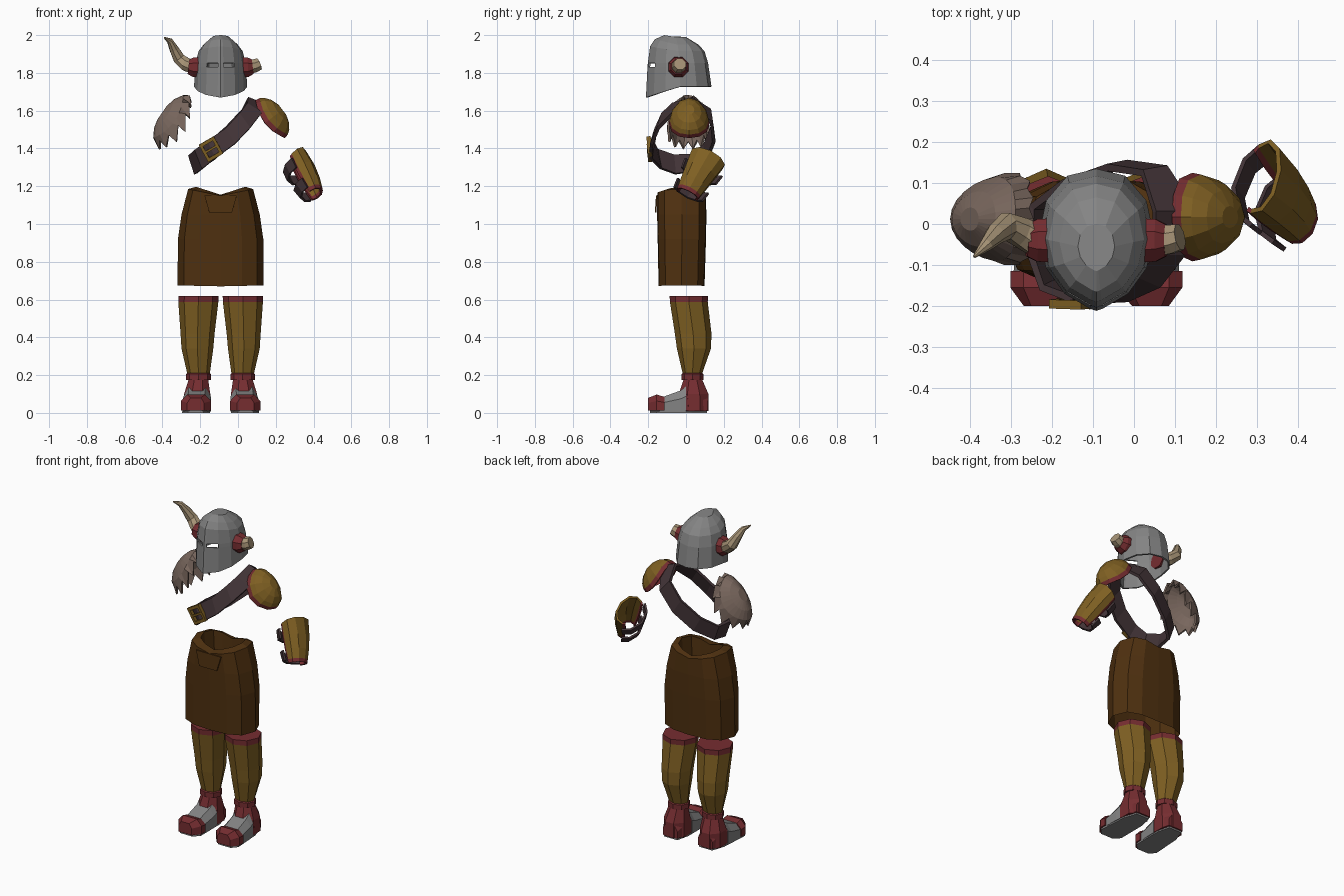
import bpy, bmesh, math
from mathutils import Vector as V

if "Cube" in bpy.data.objects:
    bpy.data.objects.remove(bpy.data.objects["Cube"])

COL = {"steel": (.23, .23, .23), "gold_leather": (.21, .115, .016), "red_leather": (.18, .026, .03),
       "skirt_brown": (.078, .03, .005), "strap_brown": (.055, .034, .038),
       "fur": (.19, .135, .11), "horn": (.38, .29, .18)}
MAT = {}
for k, c in COL.items():
    MAT[k] = bpy.data.materials.new(k)
    MAT[k].diffuse_color = (*c, 1)
CX = -.092  # body centre line


def make(name, verts, faces, mats, idx=None, thick=0, offset=-1):
    me = bpy.data.meshes.new(name)
    me.from_pydata([tuple(v) for v in verts], [], faces)
    for m in mats:
        me.materials.append(MAT[m])
    for i, p in enumerate(me.polygons):
        p.material_index = idx[i] if idx else 0
    bm = bmesh.new()
    bm.from_mesh(me)
    bmesh.ops.recalc_face_normals(bm, faces=bm.faces)
    bm.to_mesh(me)
    bm.free()
    ob = bpy.data.objects.new(name, me)
    bpy.context.collection.objects.link(ob)
    if thick:
        mod = ob.modifiers.new("thickness", "SOLIDIFY")
        mod.thickness, mod.offset = thick, offset
    return ob


def loft(name, rings, mats, caps=(True, True), rule=lambda r, c: 0, closed=True, loop=False, **kw):
    """Join rings of equal size; rule(row, column) gives the material, None leaves a hole."""
    n, m = len(rings[0]), len(rings)
    verts = [v for r in rings for v in r]
    faces, idx = [], []
    for r in range(m if loop else m - 1):
        for c in range(n if closed else n - 1):
            k = rule(r, c)
            if k is None:
                continue
            d, r2 = (c + 1) % n, (r + 1) % m
            faces.append((r * n + c, r * n + d, r2 * n + d, r2 * n + c))
            idx.append(k)
    if caps[0]:
        faces.append(tuple(range(n)))
        idx.append(rule(0, 0))
    if caps[1]:
        faces.append(tuple(range((m - 1) * n, m * n)))
        idx.append(rule(m - 2, 0))
    return make(name, verts, faces, mats, idx, **kw)


def ellipse(c, a, b, n, start=0):
    return [V(c) + V(a) * math.cos(start + math.tau * i / n) + V(b) * math.sin(start + math.tau * i / n)
            for i in range(n)]


def tube(name, pts, radii, mat, n=8):
    pts = [V(p) for p in pts]
    rings = []
    for i, p in enumerate(pts):
        d = (pts[min(i + 1, len(pts) - 1)] - pts[max(i - 1, 0)]).normalized()
        a = d.cross(V((0, 1, 0))).normalized()
        rings.append(ellipse(p, a * radii[i], d.cross(a) * radii[i], n, math.pi / n))
    return loft(name, rings, [mat])


# Helmet: faceted shell with a front ridge and two open eye slits
half = [(0, -1), (.11, -.97), (.55, -.76), (.87, -.4), (1, .05), (.87, .55), (.5, .9), (0, 1)]
outline = half + [(-x, y) for x, y in half[6:0:-1]]
rings = []
for zf, zb, rx, yf, yb in [(1.67, 1.727, .141, -.212, .135), (1.83, 1.83, .134, -.204, .12),
                           (1.852, 1.852, .132, -.202, .117), (1.94, 1.915, .117, -.19, .098),
                           (1.978, 1.95, .09, -.165, .065), (2.0, 1.99, .045, -.115, 0)]:
    rings.append([V((CX + u * rx, yf + (yb - yf) * (v + 1) / 2, zb + (zf - zb) * max(0, -v)))
                  for u, v in outline])
loft("helmet", rings, ["steel"], (False, True),
     lambda r, c: None if r == 1 and c in (1, 12) else 0, thick=.01)

# Horns: red sockets, one whole horn and one broken stump
for s, nm in ((-1, "left"), (1, "right")):
    tube(nm + "_horn_socket", [(CX + s * .11, -.04, 1.83), (CX + s * .145, -.04, 1.83), (CX + s * .17, -.04, 1.833)],
         [.058, .056, .042], "red_leather")
tube("whole_horn", [(-.24, -.04, 1.833), (-.275, -.02, 1.845), (-.312, -.005, 1.875), (-.338, -.025, 1.925),
                    (-.36, -.05, 1.968), (-.39, -.08, 1.987)], [.04, .038, .034, .026, .017, .004], "horn")
tube("broken_horn", [(.065, -.04, 1.833), (.09, -.037, 1.838), (.112, -.032, 1.847)], [.04, .038, .034], "horn")


def dome(name, c, n, slope, ru, rv, h, dip, seg, steps, mats, rule, jag=0):
    c, n, u = V(c), V(n).normalized(), V(slope).normalized()
    rings = []
    for s in steps:
        ring = []
        for i in range(seg):
            f = math.tau * i / seg
            depth = h * math.sqrt(max(0, 1 - s * s)) - dip * math.sin(f) ** 2 * s * s
            p = c + u * ru * s * math.cos(f) + V((0, 1, 0)) * rv * s * math.sin(f) + n * depth
            if jag and s == 1:   # ragged tips
                p += (-n * .7 + u * .6) * (jag if i % 2 else -jag * .3) * (1.2 - .5 * abs(math.cos(f)))
            ring.append(p)
        rings.append(ring)
    loft(name, rings, mats, (True, False), rule, thick=.012)


# Shoulder armour and fur shoulder
dome("shoulder_plate", (.17, .017, 1.555), (.79, 0, .61), (.61, 0, -.79), .127, .108, .085, .035, 12,
     (.25, .6, .85, .96, 1), ["gold_leather", "red_leather"], lambda r, c: int(r == 3))
dome("fur_shoulder", (-.342, .012, 1.55), (-.82, 0, .575), (-.575, 0, -.82), .155, .113, .075, .05, 26,
     (.25, .6, .9, 1), ["fur"], lambda r, c: 0, jag=.05)

# Chest strap: a closed band, each entry is centre and half width
strap = [((.10, .03, 1.645), (.05, 0, -.02)), ((.085, -.07, 1.61), (.038, 0, -.025)),
         ((.035, -.135, 1.545), (.028, -.012, -.038)), ((-.04, -.17, 1.465), (.025, -.012, -.04)),
         ((-.14, -.183, 1.395), (.022, -.004, -.046)), ((-.205, -.145, 1.345), (.02, .01, -.05)),
         ((-.24, -.06, 1.315), (.016, .005, -.05)), ((-.235, .04, 1.325), (.016, 0, -.045)),
         ((-.15, .105, 1.38), (.022, .005, -.042)), ((-.04, .143, 1.475), (.025, .005, -.04)),
         ((.05, .13, 1.57), (.03, .005, -.036))]
loft("chest_strap", [[V(c) - V(w), V(c) + V(w)] for c, w in strap], ["strap_brown"], (False, False),
     closed=False, loop=True, thick=.018, offset=0)

# Buckle frame on the strap, with its prong
bc, ba, bb = V((-.143, -.194, 1.396)), V((.86, -.03, .5)), V((-.48, -.05, .86))
sq = [(-1, -1), (1, -1), (1, 1), (-1, 1)]
loft("buckle", [[bc + ba * x * k + bb * y * k * 1.15 for x, y in sq] for k in (.046, .03)], ["gold_leather"],
     (False, False), thick=.022, offset=0)
make("buckle_prong", [bc + ba * x * .045 + bb * y * .006 + V((0, -.008, 0)) for x, y in sq], [(0, 1, 2, 3)],
     ["gold_leather"], thick=.009, offset=0)

# Forearm guard: open half shell with straps across the inner side
d = V((.4, -.44, -.8)).normalized()
out = V((.9, .1, .42))
out = (out - d * out.dot(d)).normalized()
side = d.cross(out)
elbow, wrist = V((.31, .115, 1.345)), V((.402, .012, 1.165))


def arm(t, ang, grow=0):
    ro, rs = .066 - .016 * t + grow + .012 * math.sin(math.pi * t), .1 - .034 * t + grow
    return elbow.lerp(wrist, t) + out * ro * math.cos(ang) + side * rs * math.sin(ang)


angs = [math.radians(a) for a in (-122, -108, -75, -38, 0, 38, 75, 108, 122)]
loft("forearm_guard", [[arm(t - .1 * math.cos(a) * (t == 0), a) for a in angs] for t in (0, .35, .7, .95, 1.04)],
     ["gold_leather", "red_leather"], (False, False), lambda r, c: int(c in (0, 7) or r == 3), closed=False, thick=.012)
inner = [math.radians(a) for a in (110, 140, 180, 220, 250)]
for i, t in enumerate((.3, .85)):
    loft("forearm_strap_%d" % i, [[arm(t + k, a, .022) for a in inner] for k in (-.13, .13)], ["strap_brown"],
         (False, False), closed=False, thick=.012, offset=0)

# Skirt: boxy cloth tube, folded in at the waist
sh = [(0, -1), (.5, -.97), (.85, -.7), (1, 0), (.85, .7), (.5, .97), (0, 1)]
sh += [(-x, y) for x, y in sh[5:0:-1]]
rings = []
for z, rx, yf, yb, bump in [(.67, .228, -.145, .098, .005), (.92, .226, -.15, .106, 0), (1.05, .207, -.153, .108, 0),
                            (1.15, .172, -.153, .105, .035), (1.155, .13, -.105, .075, .042), (1.07, .12, -.1, .07, 0)]:
    rings.append([V((CX + x * rx, (yf + yb) / 2 + y * (yb - yf) / 2, z + bump * abs(x))) for x, y in sh])
loft("skirt", rings, ["skirt_brown"], (False, True))
# Folded tab on the front of the waist
make("waist_tab", [(CX + x, y, z) for x, y, z in ((-.085, -.155, 1.15), (.085, -.155, 1.15),
                                               (.06, -.161, 1.06), (-.06, -.161, 1.06))],
     [(0, 1, 2, 3)], ["skirt_brown"], thick=.008, offset=0)


def foot_part(name, s, secs, mat):
    """Loft along y; section is y, centre, half width, bottom, top."""
    prof = [(-1, 0), (1, 0), (1, .6), (.6, 1), (-.6, 1), (-1, .6)]
    loft(name, [[V((CX + s * (c + w * x), y, b + (t - b) * z)) for x, z in prof] for y, c, w, b, t in secs], [mat])


# Legs and boots, mirrored about the body centre
for s, nm in ((-1, "left"), (1, "right")):
    secs = [(.62, .117, .018, .075, .065), (.62, .117, .015, .106, .102), (.588, .118, .015, .106, .1),
            (.42, .122, .038, .09, .097), (.34, .123, .042, .084, .09), (.21, .117, .034, .06, .052),
            (.205, .117, .034, .066, .058), (.175, .117, .034, .066, .058)]
    loft(nm + "_leg_wrap", [ellipse((CX + s * c, y, z), (rx, 0, 0), (0, ry, 0), 8) for z, c, y, rx, ry in secs],
         ["gold_leather", "red_leather"], rule=lambda r, c: int(r < 2 or r > 4))
    ank = [(.185, .117, .036, .054, .05), (.1, .124, .04, .075, .085), (.01, .124, .045, .075, .08)]
    loft(nm + "_boot_ankle", [ellipse((CX + s * c, y, z), (rx, 0, 0), (0, ry, 0), 8, math.pi / 8)
                              for z, c, y, rx, ry in ank], ["red_leather"])
    foot_part(nm + "_boot_heel", s, [(.115, .12, .05, .012, .085), (.06, .122, .066, .012, .13),
                                     (0, .124, .07, .012, .14)], "red_leather")
    foot_part(nm + "_boot_plate", s, [(0, .124, .072, .008, .14), (-.03, .126, .074, .008, .118),
                                      (-.14, .13, .072, .008, .078)], "steel")
    foot_part(nm + "_boot_toe", s, [(-.115, .13, .08, .012, .085), (-.155, .13, .08, .012, .097),
                                    (-.2, .132, .045, .012, .08)], "red_leather")
    foot_part(nm + "_boot_sole", s, [(.11, .12, .045, 0, .014), (.03, .124, .068, 0, .014),
                                     (-.155, .13, .074, 0, .014), (-.19, .132, .042, 0, .014)], "steel")

for m in bpy.data.materials:
    if m.users and not m.is_grease_pencil:
        m.use_nodes = True
        m.node_tree.nodes["Principled BSDF"].inputs["Base Color"].default_value = m.diffuse_color
